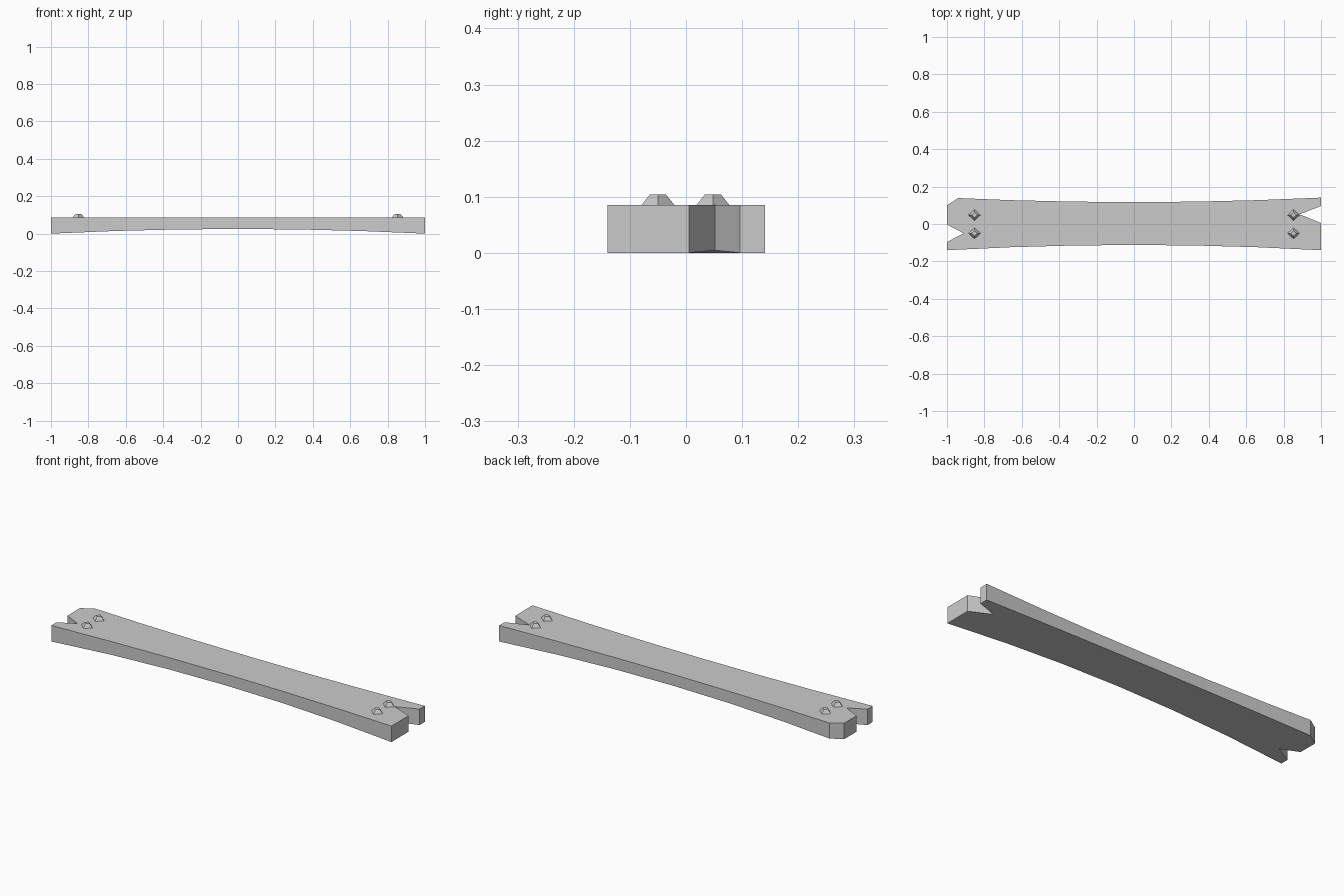
import bpy, bmesh

if "Cube" in bpy.data.objects:
    bpy.data.objects.remove(bpy.data.objects["Cube"])

KNOTS = [0.0, 0.33, 0.66, 1.0]


def bow(x):
    # piecewise-linear arch: 1 at the middle, 0 at the ends
    x = min(abs(x), 1.0)
    for a, b in zip(KNOTS, KNOTS[1:]):
        if x <= b:
            t = (x - a) / (b - a)
            return 1 - ((1 - t) * a * a + t * b * b)


def add_object(name, bm):
    bmesh.ops.recalc_face_normals(bm, faces=bm.faces[:])
    mesh = bpy.data.meshes.new(name)
    bm.to_mesh(mesh)
    bm.free()
    obj = bpy.data.objects.new(name, mesh)
    bpy.context.collection.objects.link(obj)
    return obj


# Plank: waisted outline with notched ends and one clipped corner
TOP = 0.085
inner = [-0.66, -0.33, 0, 0.33, 0.66]
outline = [(x, -0.14 + 0.028 * bow(x)) for x in [-1] + inner + [1]]
outline += [(1, 0.005), (0.885, 0.052), (1, 0.096)]
outline += [(x, 0.141 - 0.024 * bow(x)) for x in [1] + inner[::-1] + [-0.94]]
outline += [(-1, 0.10), (-1, -0.003), (-0.91, -0.05), (-1, -0.096)]

bm = bmesh.new()
face = bm.faces.new([bm.verts.new((x, y, 0)) for x, y in outline])
ext = bmesh.ops.extrude_face_region(bm, geom=[face])
for v in ext["geom"]:
    if isinstance(v, bmesh.types.BMVert):
        v.co.z = TOP
for x in inner:
    bmesh.ops.bisect_plane(bm, geom=bm.verts[:] + bm.edges[:] + bm.faces[:],
                           dist=1e-5, plane_co=(x, 0, 0), plane_no=(1, 0, 0))
# Arched underside
for v in bm.verts:
    if v.co.z < 0.01:
        v.co.z = 0.025 * bow(v.co.x)
add_object("plank", bm)

# Four diamond-shaped nail heads
for x in (-0.853, 0.853):
    for y in (-0.05, 0.048):
        bm = bmesh.new()
        bmesh.ops.create_cone(bm, cap_ends=True, segments=4,
                              radius1=0.030, radius2=0.014, depth=0.02)
        nail = add_object("nail_head", bm)
        nail.scale.x = 1.1
        nail.location = (x, y, TOP + 0.0095)
